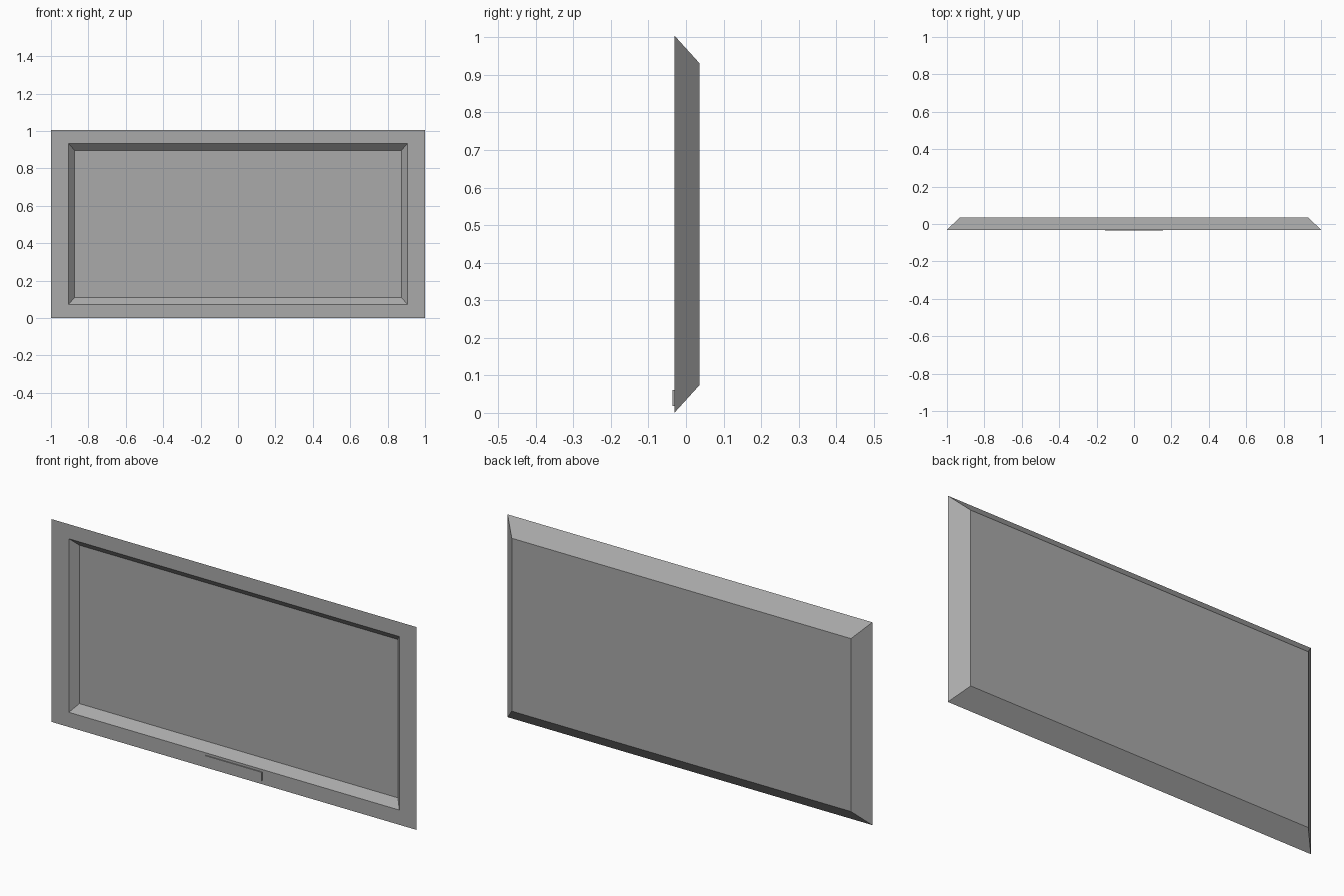
import bpy
import bmesh

if "Cube" in bpy.data.objects:
    bpy.data.objects.remove(bpy.data.objects["Cube"], do_unlink=True)

GREY = (0.4, 0.4, 0.4, 1.0)
grey = bpy.data.materials.new("mid_grey")
grey.use_nodes = True
grey.diffuse_color = GREY
grey.node_tree.nodes["Principled BSDF"].inputs["Base Color"].default_value = GREY


def lofted_panel(name, sections):
    """Skin a stack of rectangles (half width, bottom, top, y) and cap both ends."""
    bm = bmesh.new()
    rings = []
    for half, low, high, y in sections:
        corners = [(-half, low), (half, low), (half, high), (-half, high)]
        rings.append([bm.verts.new((x, y, z)) for x, z in corners])
    for a, b in zip(rings, rings[1:]):
        for i in range(4):
            j = (i + 1) % 4
            bm.faces.new((a[i], a[j], b[j], b[i]))
    bm.faces.new(rings[0])
    bm.faces.new(rings[-1])
    bmesh.ops.recalc_face_normals(bm, faces=bm.faces)
    mesh = bpy.data.meshes.new(name)
    bm.to_mesh(mesh)
    bm.free()
    mesh.materials.append(grey)
    obj = bpy.data.objects.new(name, mesh)
    bpy.context.collection.objects.link(obj)
    return obj


FRONT, BACK, SCREEN = -0.031, 0.036, 0.005

# Housing: tapered back, flat front rim, sloped recess and screen
lofted_panel("screen_housing", [
    (0.93, 0.074, 0.931, BACK),
    (1.0, 0.0, 1.005, FRONT),
    (0.906, 0.073, 0.933, FRONT),
    (0.873, 0.111, 0.896, SCREEN),
])

# Thin raised plate on the lower rim
lofted_panel("badge_plate", [
    (0.155, 0.018, 0.061, FRONT + 0.001),
    (0.155, 0.018, 0.061, FRONT - 0.005),
])
